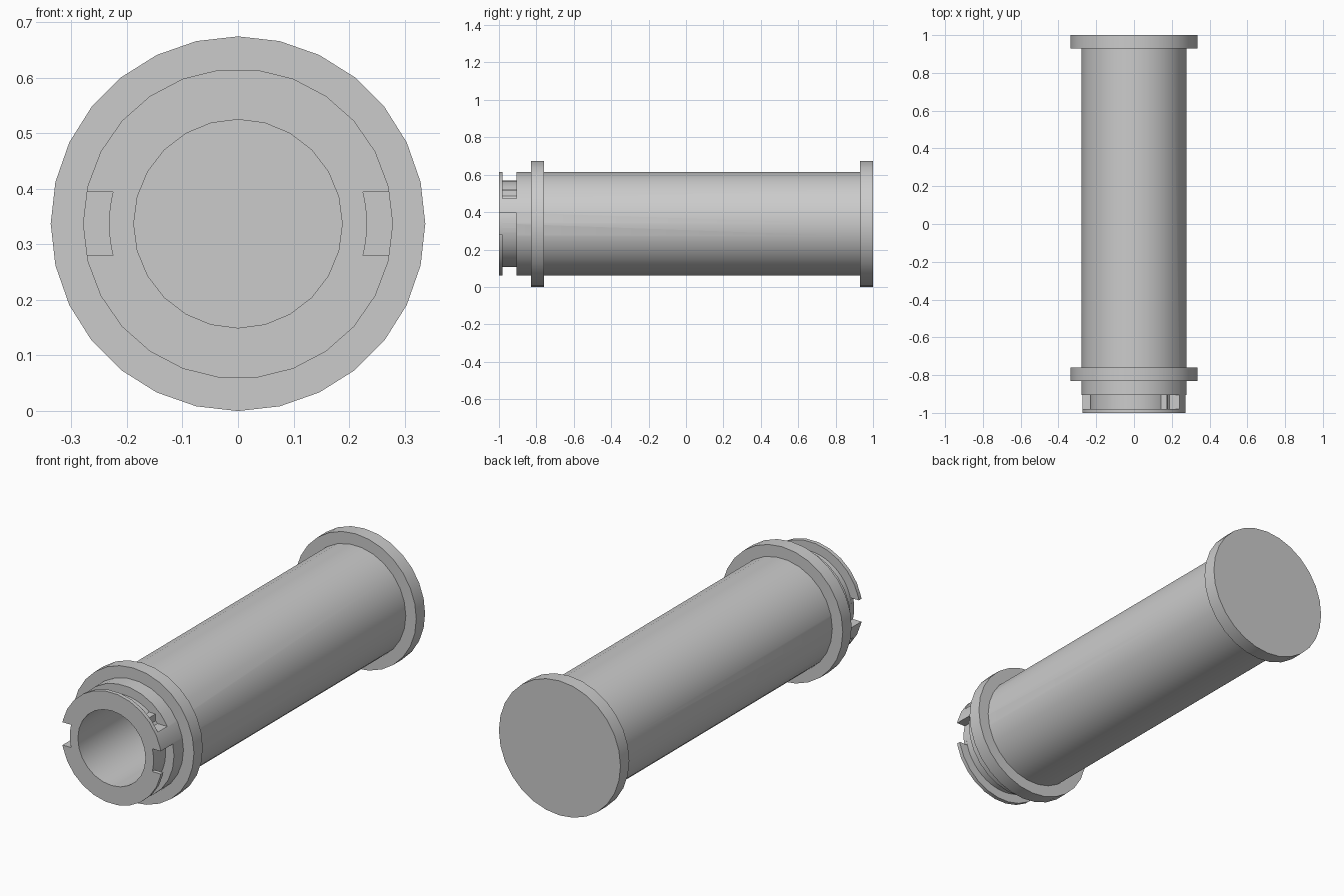
import bpy, bmesh
from math import sin, cos, asin, pi, radians

if "Cube" in bpy.data.objects:
    bpy.data.objects.remove(bpy.data.objects["Cube"])

CZ = 0.337        # height of the long axis
NECK = 0.232      # radius at the bottom of the lock grooves
BODY = 0.279


def prism(name, pts, y0, y1):
    """Extrude a closed x/z outline (relative to the axis) along y."""
    bm = bmesh.new()
    a = [bm.verts.new((x, y0, z + CZ)) for x, z in pts]
    b = [bm.verts.new((x, y1, z + CZ)) for x, z in pts]
    n = len(pts)
    bm.faces.new(a)
    bm.faces.new(b[::-1])
    for i in range(n):
        j = (i + 1) % n
        bm.faces.new((a[j], a[i], b[i], b[j]))
    return finish(name, bm)


def finish(name, bm):
    bmesh.ops.recalc_face_normals(bm, faces=bm.faces[:])
    me = bpy.data.meshes.new(name)
    bm.to_mesh(me)
    bm.free()
    ob = bpy.data.objects.new(name, me)
    bpy.context.collection.objects.link(ob)
    return ob


def circle(r, n):
    return [(r * cos(2 * pi * i / n), r * sin(2 * pi * i / n)) for i in range(n)]


def ring(name, r0, n0, r1, y0, y1):
    """Flat collar with a square section."""
    bm = bmesh.new()
    loops = [[bm.verts.new((x, y, z + CZ)) for x, z in circle(r, n0)]
             for r, y in ((r0, y0), (r1, y0), (r1, y1), (r0, y1))]
    for k in range(4):
        p, q = loops[k], loops[(k + 1) % 4]
        for i in range(n0):
            j = (i + 1) % n0
            bm.faces.new((p[i], p[j], q[j], q[i]))
    return finish(name, bm)


def sector(h0, h1, turn, far_side, r1=0.31, steps=16):
    """Arc outline whose ends lie level at heights h0 and h1; turn rotates it."""
    pts = []
    for r, order in ((NECK, 1), (r1, -1)):
        a0 = asin(h0 / r)
        a1 = pi - asin(h1 / r) if far_side else asin(h1 / r)
        arc = [a0 + (a1 - a0) * i / steps + turn for i in range(steps + 1)][::order]
        pts += [(r * cos(a), r * sin(a)) for a in arc]
    return pts


def select(ob):
    bpy.ops.object.select_all(action='DESELECT')
    ob.select_set(True)
    bpy.context.view_layer.objects.active = ob


def cut(ob, cutter):
    cutter.hide_render = True
    m = ob.modifiers.new("cut", 'BOOLEAN')
    m.operation = 'DIFFERENCE'
    m.solver = 'EXACT'
    m.object = cutter
    select(ob)
    bpy.ops.object.modifier_apply(modifier=m.name)
    bpy.data.objects.remove(cutter)


# Main barrel with a blind bore in the front end
barrel = prism("barrel", circle(BODY, 26), -1.0, 0.94)
cut(barrel, prism("bore_cutter", circle(0.1875, 24), -1.1, -0.58))

# Twist-lock: entry notches on both sides, each leading into a long groove
ridges = []
for turn in (0, pi):
    cut(barrel, prism("notch_cutter", sector(-0.057, 0.057, turn, False), -1.1, -0.905))
    cut(barrel, prism("groove_cutter", sector(0.137, -0.03, turn, True, steps=24), -0.98, -0.905))
    # Small detent ridge near the closed end of the groove
    pts = [(r * cos(radians(d) + turn), r * sin(radians(d) + turn))
           for r, d in ((0.222, 39), (0.232, 40), (0.252, 46), (0.232, 52), (0.222, 53))]
    ridges.append(prism("detent_ridge", pts, -0.982, -0.903))

# Front collar and end cap
collar = ring("front_collar", 0.27, 28, 0.337, -0.83, -0.76)
cap = prism("end_cap", circle(0.337, 28), 0.93, 1.0)

for ob in (barrel, collar, cap):
    select(ob)
    bpy.ops.object.shade_smooth_by_angle(angle=radians(25))
